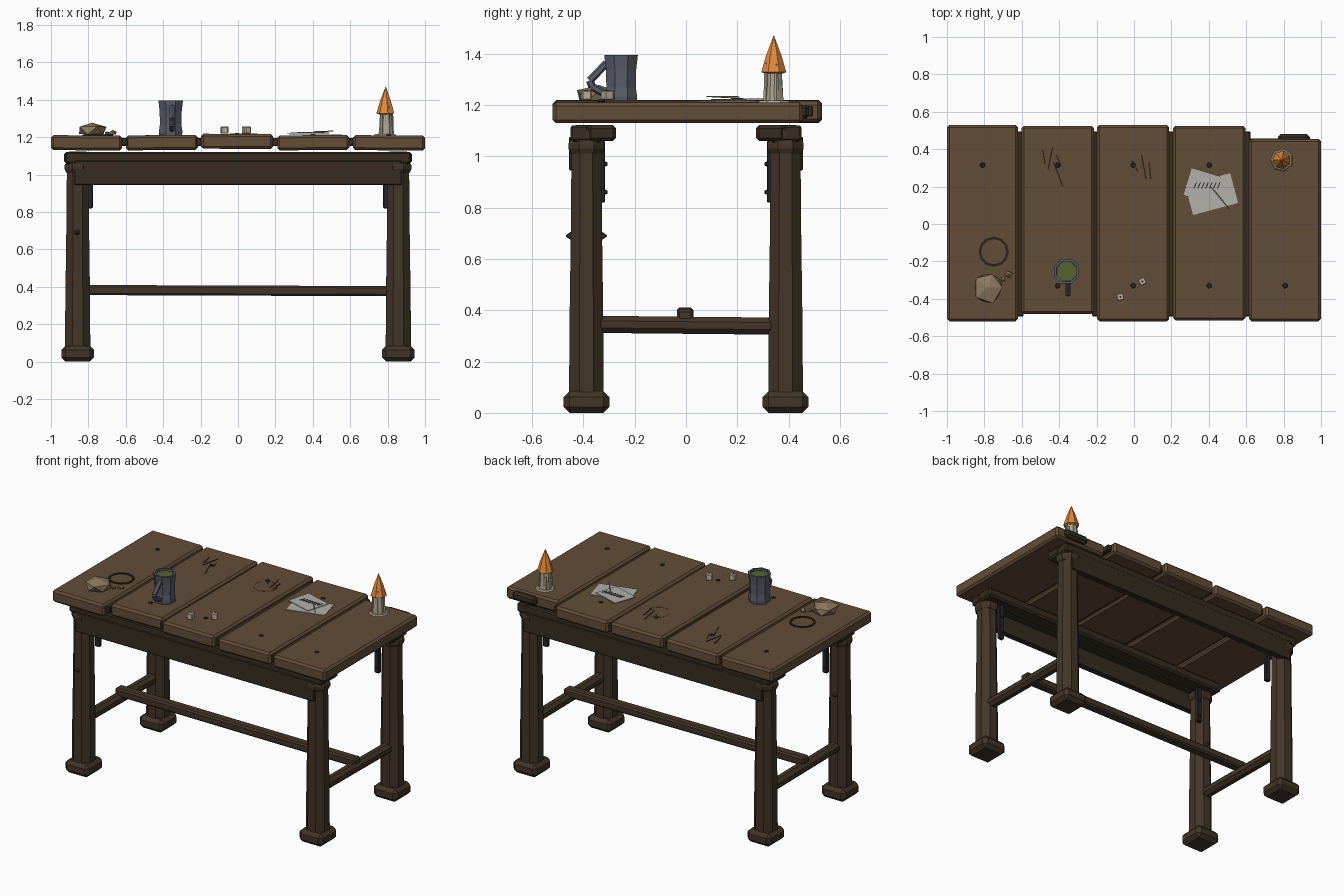
import bpy, bmesh, random
from math import pi, cos, sin, radians
from mathutils import Vector, Matrix

if "Cube" in bpy.data.objects:
    bpy.data.objects.remove(bpy.data.objects["Cube"])

random.seed(4)


def material(name, rgb):
    m = bpy.data.materials.new(name)
    m.diffuse_color = (*rgb, 1)
    m.use_nodes = True
    m.node_tree.nodes["Principled BSDF"].inputs["Base Color"].default_value = m.diffuse_color
    return m


TOP = material("plank wood", (0.125, 0.075, 0.038))
LEG = material("dark wood", (0.055, 0.036, 0.02))
RAIL = material("rail wood", (0.038, 0.026, 0.015))
IRON = material("iron", (0.02, 0.02, 0.023))
SCRATCH = material("scratch", (0.025, 0.016, 0.01))
PEWTER = material("pewter", (0.10, 0.11, 0.14))
ALE = material("ale", (0.09, 0.13, 0.03))
WAX = material("wax", (0.42, 0.38, 0.28))
FLAME = material("flame", (0.75, 0.25, 0.04))
PAPER = material("paper", (0.45, 0.44, 0.41))
BREAD = material("bread", (0.27, 0.19, 0.11))
BONE = material("bone", (0.5, 0.45, 0.35))


def finish(name, bm, mat):
    bmesh.ops.recalc_face_normals(bm, faces=bm.faces)
    me = bpy.data.meshes.new(name)
    bm.to_mesh(me)
    bm.free()
    me.materials.append(mat)
    ob = bpy.data.objects.new(name, me)
    bpy.context.collection.objects.link(ob)
    return ob


def box(name, loc, size, mat, bevel=0, rot=(0, 0, 0)):
    bm = bmesh.new()
    bmesh.ops.create_cube(bm, size=1)
    bmesh.ops.scale(bm, vec=size, verts=bm.verts)
    if bevel:
        bmesh.ops.bevel(bm, geom=bm.edges[:], offset=bevel, segments=1, affect='EDGES')
    ob = finish(name, bm, mat)
    ob.location = loc
    ob.rotation_euler = [radians(a) for a in rot]
    return ob


def turned(name, loc, profile, mat, n=8, turn=None):
    """Stack of n-sided rings from (radius, z) pairs, closed at both ends."""
    bm = bmesh.new()
    turn = pi / n if turn is None else turn
    rings = [[bm.verts.new((r * cos(turn + 2 * pi * i / n), r * sin(turn + 2 * pi * i / n), z))
              for i in range(n)] for r, z in profile]
    for a, b in zip(rings, rings[1:]):
        for i in range(n):
            bm.faces.new((a[i], a[(i + 1) % n], b[(i + 1) % n], b[i]))
    bm.faces.new(rings[0][::-1])
    bm.faces.new(rings[-1])
    ob = finish(name, bm, mat)
    ob.location = loc
    return ob


def bar(name, a, b, r, mat, n=8, r2=None):
    a, b = Vector(a), Vector(b)
    ob = turned(name, a, [(r, 0), (r if r2 is None else r2, (b - a).length)], mat, n)
    ob.rotation_mode = 'QUATERNION'
    ob.rotation_quaternion = (b - a).to_track_quat('Z', 'Y')
    return ob


def strip(name, p, q, z, mat, w=0.007):
    a, b = Vector((*p, z)), Vector((*q, z))
    d = b - a
    ob = box(name, (a + b) / 2, (d.length, w, 0.003), mat)
    ob.rotation_euler.z = Vector((1, 0)).angle_signed(d.xy) * -1
    return ob


def ring(name, loc, r, w, h, mat, n=12):
    bm = bmesh.new()
    prof = [(r - w, 0), (r + w, 0), (r + w, h), (r - w, h)]
    vs = [[bm.verts.new((p * cos(2 * pi * i / n), p * sin(2 * pi * i / n), z)) for p, z in prof]
          for i in range(n)]
    for i in range(n):
        for j in range(4):
            a, b = vs[i], vs[(i + 1) % n]
            bm.faces.new((a[j], a[(j + 1) % 4], b[(j + 1) % 4], b[j]))
    ob = finish(name, bm, mat)
    ob.location = loc
    return ob


def lump(name, loc, size, mat, jitter=0.12, sub=1):
    bm = bmesh.new()
    bmesh.ops.create_icosphere(bm, subdivisions=sub, radius=1)
    for v in bm.verts:
        v.co *= 1 + random.uniform(-jitter, jitter)
        v.co.z = max(v.co.z, -0.45)
    bmesh.ops.scale(bm, vec=size, verts=bm.verts)
    ob = finish(name, bm, mat)
    ob.location = loc
    return ob


# Table top: five uneven planks with nails, dark battens in the gaps
planks = [(-1.0, -0.62, -0.52, 0.53, 1.170, 0.3), (-0.6, -0.215, -0.48, 0.525, 1.171, -0.4),
          (-0.197, 0.188, -0.52, 0.53, 1.178, 0.2), (0.21, 0.595, -0.515, 0.525, 1.171, -0.5),
          (0.615, 1.0, -0.52, 0.455, 1.170, 0.3)]
for x0, x1, y0, y1, z, tilt in planks:
    cx = (x0 + x1) / 2
    box("plank", (cx, (y0 + y1) / 2, z), (x1 - x0, y1 - y0, 0.08), TOP, 0.013, (0, tilt, 0))
    for y in (-0.33, 0.315):
        turned("nail", (cx, y, z + 0.037), [(0.018, 0), (0.012, 0.007)], IRON, 5)
for x in (-0.608, -0.206, 0.199, 0.605):
    box("gap_batten", (x, 0, 1.175), (0.035, 0.99, 0.042), RAIL, 0.005)
box("broken_plank_end", (0.855, 0.455, 1.173), (0.17, 0.05, 0.055), RAIL, 0.014)

# Legs with feet, collars, iron straps
for sx in (-1, 1):
    for sy in (-1, 1):
        x, y = 0.857 * sx, 0.388 * sy
        turned("leg", (x, y, 0), [(0.073, 0.03), (0.072, 0.3), (0.066, 0.7), (0.062, 1.12)], LEG)
        box("foot", (x, y, 0.0425), (0.175, 0.178, 0.085), LEG, 0.023)
        turned("leg_collar", (x, y, 0), [(0.066, 1.01), (0.076, 1.03), (0.076, 1.05), (0.066, 1.065)], LEG)
        box("leg_head", (x, y - 0.002 * sy, 1.085), (0.135, 0.125, 0.075), LEG, 0.02)
        box("iron_strap", (0.793 * sx, 0.328 * sy, 0.94), (0.035, 0.026, 0.24), IRON, 0.004)
        for z in (0.86, 0.97):
            bar("strap_stud", (0.793 * sx, 0.325 * sy, z), (0.793 * sx, 0.306 * sy, z), 0.014, IRON, 6, 0.006)
for s in (-1, 1):
    bar("leg_peg", (-0.86, -0.388 + s * 0.06, 0.69), (-0.86, -0.388 + s * 0.08, 0.69), 0.016, LEG, 6, 0.003)

# Aprons and top rails, front and back
for sy in (-1, 1):
    box("apron", (0, 0.436 * sy, 1.01), (1.75, 0.04, 0.13), RAIL, 0.004)
    box("top_rail", (0, 0.328 * sy, 1.09), (1.86, 0.11, 0.062), RAIL, 0.012)
    box("top_rail_face", (0, 0.415 * sy, 1.09), (1.85, 0.07, 0.06), RAIL, 0.008)

# Stretchers
for sx in (-1, 1):
    bar("side_stretcher", (0.86 * sx, -0.36, 0.345), (0.86 * sx, 0.36, 0.338), 0.036, LEG)
box("long_stretcher", (0, -0.003, 0.38), (1.76, 0.066, 0.054), LEG, 0.01, (0, 0.2, 0))

# Mug with ale and bent handle
mug = (-0.36, -0.253, 1.21)
turned("mug", mug, [(0.066, 0), (0.068, 0.02), (0.062, 0.06), (0.064, 0.13), (0.071, 0.185),
                    (0.058, 0.185), (0.056, 0.165)], PEWTER)
turned("ale", mug, [(0.057, 0.16), (0.057, 0.172)], ALE)
path = [(-0.31, 1.362), (-0.375, 1.295), (-0.365, 1.27), (-0.31, 1.24)]
for (ya, za), (yb, zb) in zip(path, path[1:]):
    bar("mug_handle", (-0.352, ya, za), (-0.352, yb, zb), 0.015, PEWTER, 6)

# Candle
c = (0.79, 0.342, 1.21)
turned("wax_puddle", c, [(0.062, 0), (0.055, 0.008)], WAX, 7)
turned("candle", c, [(0.042, 0), (0.036, 0.06), (0.034, 0.12)], WAX)
for a, h in ((0.3, 0.15), (2.2, 0.09), (4.0, 0.12), (5.2, 0.155)):
    p = Vector(c) + Vector((0.034 * cos(a), 0.034 * sin(a), 0))
    bar("wax_drip", p, p + Vector((0, 0, h)), 0.011, WAX, 5, 0.006)
turned("flame", c, [(0.035, 0.112), (0.05, 0.118), (0.03, 0.185), (0.001, 0.26)], FLAME, 7)

# Bread, crumbs, rings
lump("bread", (-0.78, -0.34, 1.235), (0.085, 0.09, 0.045), BREAD)
lump("crumb", (-0.67, -0.27, 1.222), (0.022, 0.018, 0.016), BREAD)
lump("crumb", (-0.70, -0.295, 1.22), (0.014, 0.014, 0.012), BREAD)
ring("mug_stain", (-0.75, -0.148, 1.208), 0.074, 0.007, 0.006, SCRATCH)
ring("faint_stain", (0.03, 0.245, 1.217), 0.072, 0.003, 0.0022, TOP, 16)

# Dice with pips
for x, y, r in ((-0.073, -0.39, 10), (0.045, -0.307, 30)):
    box("die", (x, y, 1.238), (0.038, 0.038, 0.038), BONE, 0.004, (0, 0, r))
    turned("die_pip", (x, y, 1.256), [(0.006, 0), (0.006, 0.002)], SCRATCH, 6)

# Papers, pen strokes and quill
box("lower_sheet", (0.415, 0.16, 1.216), (0.25, 0.165, 0.004), PAPER, 0, (0, 0, 15))
box("upper_sheet", (0.375, 0.2, 1.222), (0.19, 0.155, 0.004), PAPER, 0, (1, 0, -17))
for i in range(7):
    x = 0.32 + 0.021 * i
    strip("pen_stroke", (x, 0.19), (x + 0.014, 0.222), 1.2255, SCRATCH, 0.005)
bar("quill", (0.41, 0.205, 1.229), (0.51, 0.08, 1.233), 0.005, BONE, 5, 0.002)

# Knife scratches
for z, p, q in ((1.2115, (-0.49, 0.40), (-0.475, 0.32)), (1.2115, (-0.435, 0.41), (-0.46, 0.29)),
                (1.2115, (-0.43, 0.33), (-0.38, 0.20)), (1.2115, (-0.415, 0.37), (-0.39, 0.31)),
                (1.2185, (0.04, 0.37), (0.065, 0.24)), (1.2185, (0.08, 0.33), (0.09, 0.24)),
                (1.2185, (-0.01, 0.34), (0.02, 0.28))):
    strip("scratch", p, q, z, SCRATCH)
